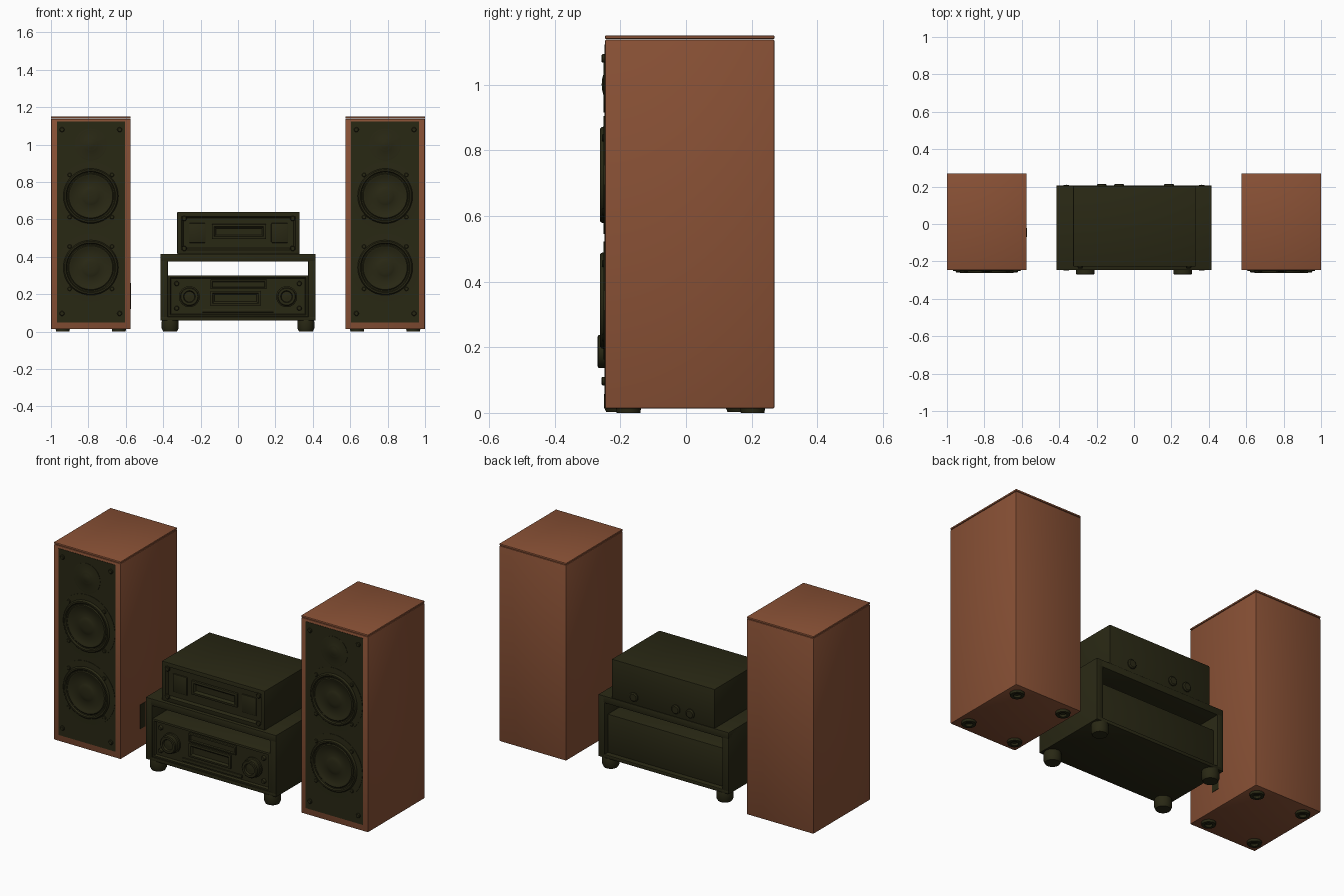
import bpy, bmesh, math
from mathutils import Matrix, Vector

if "Cube" in bpy.data.objects:
    bpy.data.objects.remove(bpy.data.objects["Cube"])


def material(name, rgb):
    m = bpy.data.materials.new(name)
    m.diffuse_color = (*rgb, 1)
    m.use_nodes = True
    m.node_tree.nodes["Principled BSDF"].inputs["Base Color"].default_value = m.diffuse_color
    return m


WOOD = material("walnut_brown", (0.25, 0.082, 0.036))
DARK = material("dark_olive_black", (0.022, 0.021, 0.007))


def finish(name, bm, mat, smooth=True):
    bmesh.ops.recalc_face_normals(bm, faces=bm.faces)
    me = bpy.data.meshes.new(name)
    bm.to_mesh(me)
    bm.free()
    ob = bpy.data.objects.new(name, me)
    bpy.context.collection.objects.link(ob)
    me.materials.append(mat)
    if smooth:
        bpy.ops.object.select_all(action='DESELECT')
        ob.select_set(True)
        bpy.context.view_layer.objects.active = ob
        bpy.ops.object.shade_smooth_by_angle(angle=math.radians(35))
    return ob


def box(name, x, y, z, mat, bevel=0.0, insets=()):
    """Box from (min, max) ranges; insets = (thickness, depth) steps on the front face."""
    bm = bmesh.new()
    size = [b - a for a, b in (x, y, z)]
    mid = [(a + b) / 2 for a, b in (x, y, z)]
    bmesh.ops.create_cube(bm, size=1, matrix=Matrix.Translation(mid) @ Matrix.Diagonal((*size, 1)))
    if bevel:
        bmesh.ops.bevel(bm, geom=bm.edges[:], offset=bevel, segments=2, profile=0.5, affect='EDGES')
    if insets:
        bm.normal_update()
        front = max((f for f in bm.faces if f.normal.y < -0.99), key=lambda f: f.calc_area())
        for thick, depth in insets:
            bmesh.ops.inset_region(bm, faces=[front], thickness=thick, depth=0)
            for v in front.verts:
                v.co.y += depth
    return finish(name, bm, mat)


def lathe(name, profile, pos, axis, mat, seg=48):
    """Revolve (radius, height) points around an axis through pos."""
    bm = bmesh.new()
    rot = Vector(axis).to_track_quat('Z', 'Y')
    rings = []
    for r, h in profile:
        if r == 0:
            rings.append([bm.verts.new(rot @ Vector((0, 0, h)) + Vector(pos))])
        else:
            rings.append([bm.verts.new(rot @ Vector((r * math.cos(2 * math.pi * i / seg),
                          r * math.sin(2 * math.pi * i / seg), h)) + Vector(pos)) for i in range(seg)])
    for a, b in zip(rings, rings[1:]):
        for i in range(seg):
            j = (i + 1) % seg
            if len(a) == 1:
                bm.faces.new((a[0], b[i], b[j]))
            elif len(b) == 1:
                bm.faces.new((a[i], a[j], b[0]))
            else:
                bm.faces.new((a[i], a[j], b[j], b[i]))
    return finish(name, bm, mat)


FRONT, BACK, DOWN = (0, -1, 0), (0, 1, 0), (0, 0, -1)


def stud(name, pos, r, h, axis=FRONT, mat=DARK):
    return lathe(name, [(0, 0), (r, 0), (r, h * 0.6), (r * 0.75, h), (0, h)], pos, axis, mat, 20)


WOOFER = [(0.18, 0), (0.18, 0.002), (0.147, 0.003), (0.145, 0.009), (0.141, 0.013), (0.133, 0.013),
          (0.128, 0.006), (0.122, 0.005), (0.117, 0.009), (0.112, 0.009), (0.106, 0.005),
          (0.05, 0.002), (0.046, 0.004), (0.025, 0.007), (0, 0.008)]
TWEETER = [(0.085, 0), (0.085, 0.002), (0.078, 0.003), (0.04, 0.001), (0.036, 0.003),
           (0.03, 0.003), (0.02, 0.006), (0, 0.008)]

# Two tower speakers
for side, cx in (("left", -0.787), ("right", 0.787)):
    n = side + "_speaker_"
    box(n + "cabinet", (cx - 0.213, cx + 0.213), (-0.247, 0.27), (0.013, 1.138), WOOD, 0.006)
    box(n + "top_panel", (cx - 0.213, cx + 0.213), (-0.247, 0.27), (1.139, 1.15), WOOD, 0.004)
    box(n + "baffle", (cx - 0.182, cx + 0.182), (-0.249, -0.24), (0.05, 1.123), DARK)
    lathe(n + "tweeter", TWEETER, (cx, -0.249, 1.0), FRONT, DARK)
    for k, z in (("lower", 0.342), ("upper", 0.725)):
        lathe(n + k + "_woofer", WOOFER, (cx, -0.249, z), FRONT, DARK, 64)
        for i in range(4):
            a = math.pi / 4 + i * math.pi / 2
            stud(n + k + "_woofer_screw", (cx + 0.16 * math.cos(a), -0.25, z + 0.16 * math.sin(a)), 0.011, 0.006)
    for sx in (-1, 1):
        for z in (0.097, 1.08):
            stud(n + "baffle_screw", (cx + sx * 0.154, -0.248, z), 0.013, 0.01)
        for y in (-0.175, 0.203):
            lathe(n + "foot", [(0.038, 0), (0.036, 0.015), (0.02, 0.015), (0.016, 0.004), (0, 0.004)],
                  (cx + sx * 0.15, y, 0.015), DOWN, DARK, 24)

# Small dark plate on the inner side of the left speaker
box("left_speaker_side_plate", (-0.576, -0.572), (-0.07, -0.022), (0.12, 0.26), DARK)

# Open rack: top, bottom and side boards
RY = (-0.247, 0.205)
box("rack_top", (-0.415, 0.415), RY, (0.375, 0.415), DARK, 0.003)
box("rack_bottom", (-0.415, 0.415), RY, (0.06, 0.08), DARK, 0.003)
for side, s in (("left", -1), ("right", 1)):
    box("rack_side_" + side, tuple(sorted((s * 0.375, s * 0.415))), RY, (0.062, 0.413), DARK, 0.003)
    for y in (-0.205, 0.165):
        lathe("rack_foot_" + side, [(0, 0), (0.043, 0), (0.045, 0.008), (0.045, 0.045),
              (0.038, 0.06), (0, 0.06)], (s * 0.363, y, 0.062), DOWN, DARK, 32)

# Lower amplifier inside the rack, with a recessed face
box("amplifier_body", (-0.376, 0.376), (-0.242, 0.175), (0.078, 0.30), DARK, 0.003,
    [(0.012, 0), (0.008, 0.012)])
box("amplifier_display", (-0.147, 0.153), (-0.242, -0.22), (0.228, 0.278), DARK, 0.003, [(0.008, 0), (0.004, 0.008)])
box("amplifier_tray", (-0.147, 0.12), (-0.24, -0.22), (0.14, 0.218), DARK, 0.003, [(0.012, 0), (0.015, 0.012)])
box("amplifier_lower_strip", (-0.19, 0.19), (-0.238, -0.22), (0.103, 0.122), DARK, 0.003)
KNOB = [(0.056, 0), (0.056, 0.01), (0.05, 0.013), (0.05, 0.036), (0.045, 0.04), (0.032, 0.04),
        (0.028, 0.03), (0.012, 0.03), (0, 0.033)]
for s in (-1, 1):
    lathe("amplifier_knob", KNOB, (s * 0.26, -0.23, 0.187), FRONT, DARK)
    for z in (0.125, 0.257):
        stud("amplifier_button", (s * 0.328, -0.229, z), 0.013, 0.015)

# Upper player standing on the rack
box("player_body", (-0.325, 0.33), (-0.228, 0.204), (0.414, 0.64), DARK, 0.004,
    [(0.028, 0), (0.012, 0.015)])
box("player_tray", (-0.14, 0.15), (-0.225, -0.205), (0.495, 0.575), DARK, 0.003, [(0.014, 0), (0.014, 0.012)])
for s in (-1, 1):
    box("player_side_panel", tuple(sorted((s * 0.175 + 0.0025, s * 0.265 + 0.0025))), (-0.22, -0.205),
        (0.475, 0.58), DARK, 0.004)
    for z in (0.445, 0.605):
        stud("player_screw", (0.0025 + s * 0.29, -0.227, z), 0.014, 0.01)
for x in (-0.172, -0.08, 0.187):
    stud("player_rear_knob", (x, 0.203, 0.46), 0.026, 0.012, BACK)
